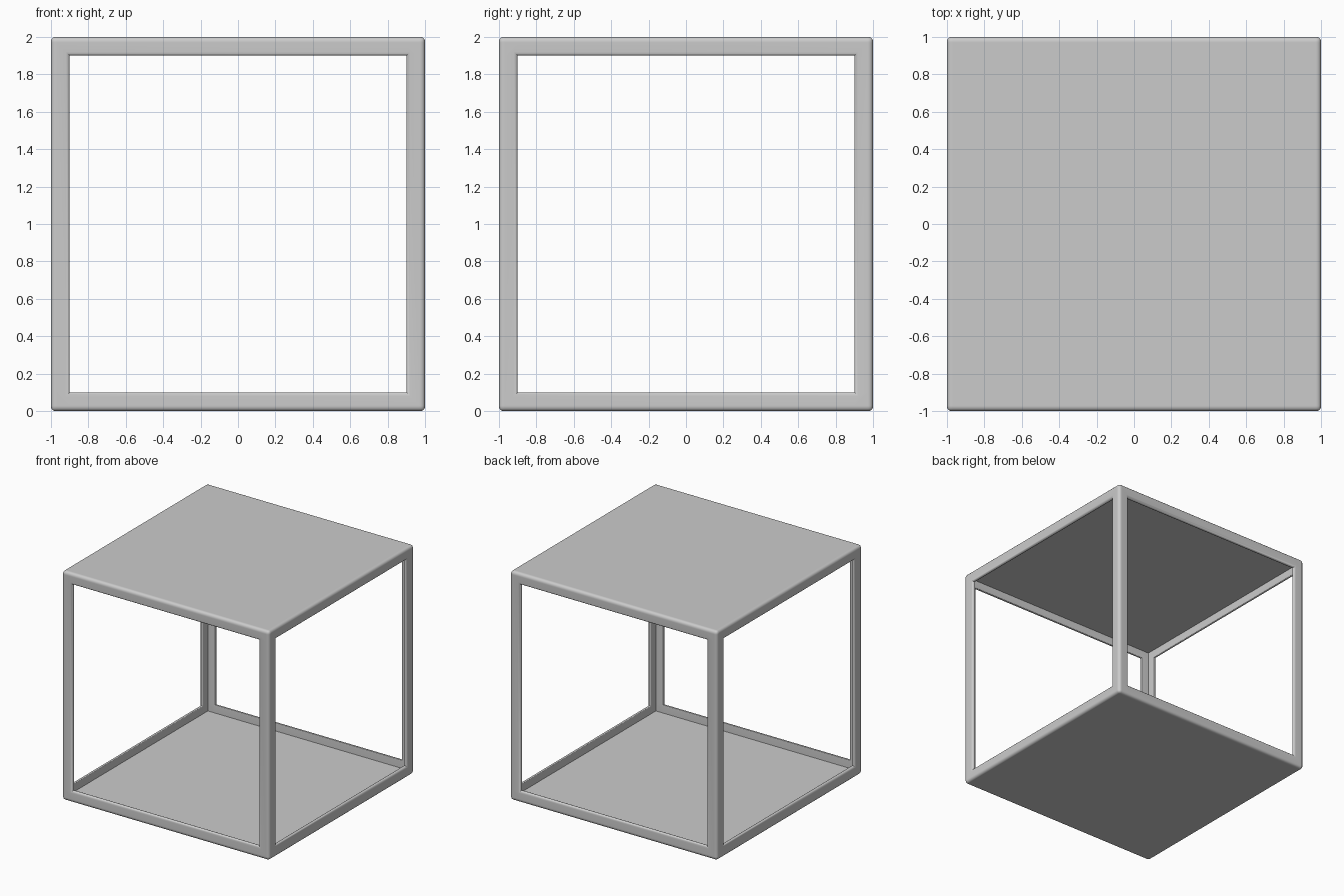
import bpy
import bmesh
from itertools import product

if "Cube" in bpy.data.objects:
    bpy.data.objects.remove(bpy.data.objects["Cube"])

OUT, RIM, WALL = 1.0, 0.1, 0.03       # half size, frame width, wall thickness
grid = [-OUT, -OUT + WALL, -OUT + RIM, OUT - RIM, OUT - WALL, OUT]
ENDS = (0, 4)


def filled(i, j, k):
    """Hollow thin-walled cube: closed top and bottom, a window in each side."""
    if not all(0 <= n < 5 for n in (i, j, k)):
        return False
    if k in ENDS:
        return True
    wall_x, wall_y = i in ENDS, j in ENDS
    if wall_x and wall_y:
        return True
    return (wall_x and (j != 2 or k != 2)) or (wall_y and (i != 2 or k != 2))


# Skin of the box: one quad wherever a solid cell meets air
bm = bmesh.new()
cache = {}


def vert(idx):
    if idx not in cache:
        cache[idx] = bm.verts.new((grid[idx[0]], grid[idx[1]], grid[idx[2]] + OUT))
    return cache[idx]


for cell in product(range(5), repeat=3):
    if not filled(*cell):
        continue
    for axis, step in product(range(3), (0, 1)):
        near = list(cell)
        near[axis] += 1 if step else -1
        if filled(*near):
            continue
        u, v = (axis + 1) % 3, (axis + 2) % 3
        quad = []
        for du, dv in ((0, 0), (1, 0), (1, 1), (0, 1)):
            p = list(cell)
            p[axis] += step
            p[u] += du
            p[v] += dv
            quad.append(vert(tuple(p)))
        bm.faces.new(quad if step else quad[::-1])
bm.normal_update()

# Round the outer edges and window rims; keep the inner rim tighter
weight = bm.edges.layers.float.new("bevel_weight_edge")
for e in bm.edges:
    if e.calc_face_angle(0) > 0.5 and e.is_convex:
        mid = (e.verts[0].co + e.verts[1].co) / 2
        on_hull = sum(abs(c) > 0.99 for c in (mid.x, mid.y, mid.z - OUT))
        e[weight] = 1.0 if on_hull >= 2 else 0.85 if on_hull == 1 else 0.35

mesh = bpy.data.meshes.new("window_box")
bm.to_mesh(mesh)
bm.free()
box = bpy.data.objects.new("window_box", mesh)
bpy.context.collection.objects.link(box)

bevel = box.modifiers.new("rounding", "BEVEL")
bevel.limit_method = "WEIGHT"
bevel.width = 0.023
bevel.segments = 3
bevel.use_clamp_overlap = False

bpy.context.view_layer.objects.active = box
box.select_set(True)
bpy.ops.object.modifier_apply(modifier=bevel.name)
bpy.ops.object.shade_smooth_by_angle(angle=0.6)
